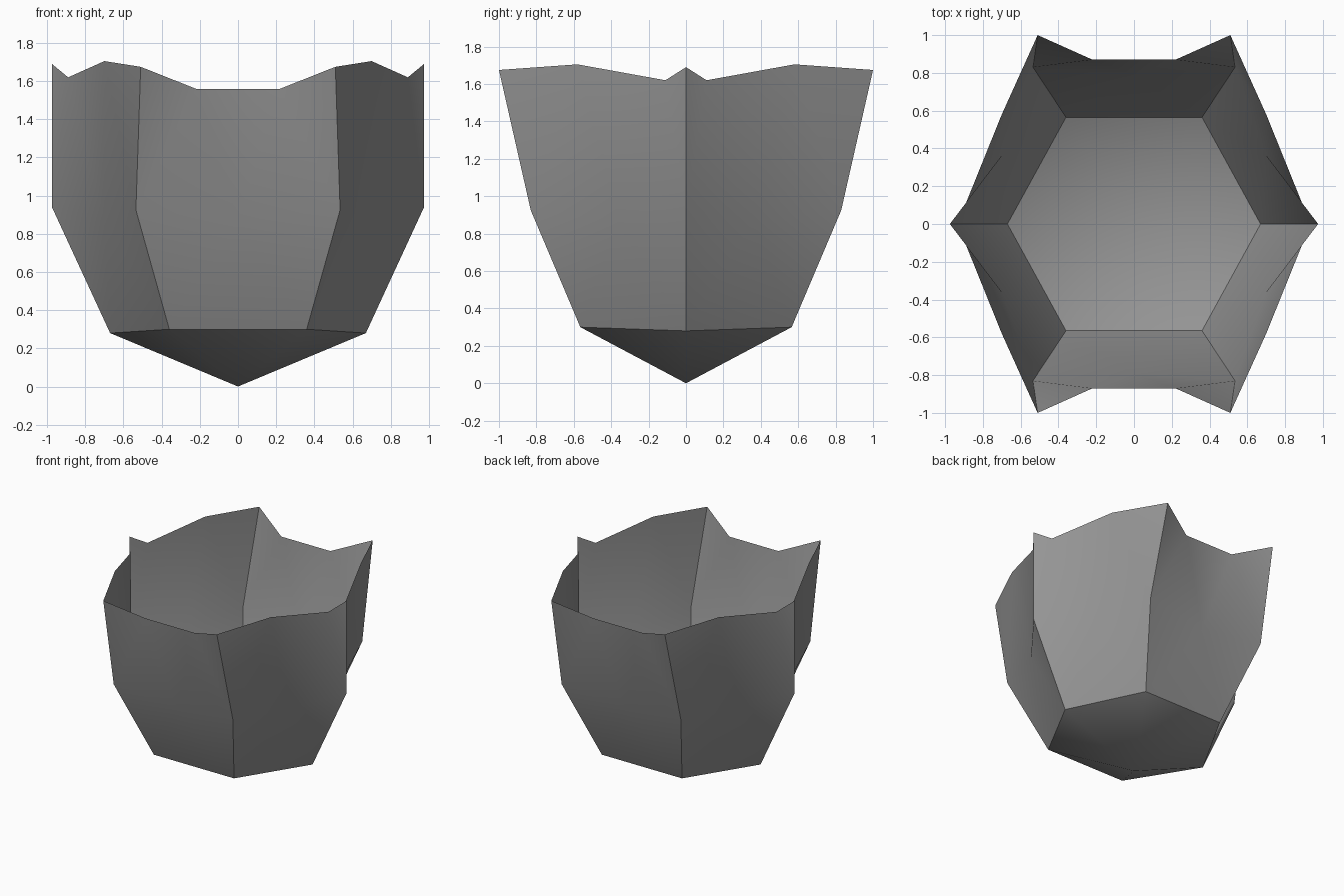
import bpy, bmesh

if "Cube" in bpy.data.objects:
    bpy.data.objects.remove(bpy.data.objects["Cube"])

grey = bpy.data.materials.new("stone_grey")
grey.diffuse_color = (0.30, 0.30, 0.30, 1)
grey.use_nodes = True
grey.node_tree.nodes["Principled BSDF"].inputs["Base Color"].default_value = grey.diffuse_color

# Corner columns of the six-sided bowl: base, belly, rim
side_col = [(0.67, 0, 0.28), (0.975, 0, 0.94), (0.975, 0, 1.69)]
front_col = [(0.36, 0.565, 0.30), (0.535, 0.83, 0.925), (0.51, 1.0, 1.675)]

bm = bmesh.new()


def flip(p, sx, sy):
    return (p[0] * sx, p[1] * sy, p[2])


def panel(a, b, centre, m, n):
    """One wall between corner columns a and b, with rim points m and n."""
    apex = (0, 0, 0)
    tris = [(apex, a[0], b[0]),                                 # pointed base
            (a[0], b[0], centre), (a[0], centre, a[1]), (b[0], b[1], centre),
            (a[1], centre, m), (centre, n, m), (centre, b[1], n),
            (a[1], m, a[2]), (b[1], b[2], n)]
    for t in tris:
        bm.faces.new([bm.verts.new(p) for p in t])


for sy in (-1, 1):
    # Front and back walls
    panel([flip(p, -1, sy) for p in front_col], [flip(p, 1, sy) for p in front_col],
          (0, 0.79 * sy, 0.87), (-0.22, 0.87 * sy, 1.56), (0.22, 0.87 * sy, 1.56))
    # Slanted side walls
    for sx in (-1, 1):
        panel([flip(p, sx, sy) for p in side_col], [flip(p, sx, sy) for p in front_col],
              flip((0.70, 0.36, 0.87), sx, sy),
              flip((0.89, 0.11, 1.62), sx, sy), flip((0.70, 0.58, 1.705), sx, sy))

bmesh.ops.remove_doubles(bm, verts=bm.verts, dist=1e-4)

# Point every face outward
bm.normal_update()
for f in bm.faces:
    c = f.calc_center_median()
    c.z -= 0.9
    if f.normal.dot(c) < 0:
        f.normal_flip()

mesh = bpy.data.meshes.new("bowl_shell")
bm.to_mesh(mesh)
bm.free()
mesh.materials.append(grey)
shell = bpy.data.objects.new("bowl_shell", mesh)
bpy.context.collection.objects.link(shell)
bpy.context.view_layer.objects.active = shell
shell.select_set(True)
bpy.ops.object.shade_smooth_by_angle(angle=0.5236)
